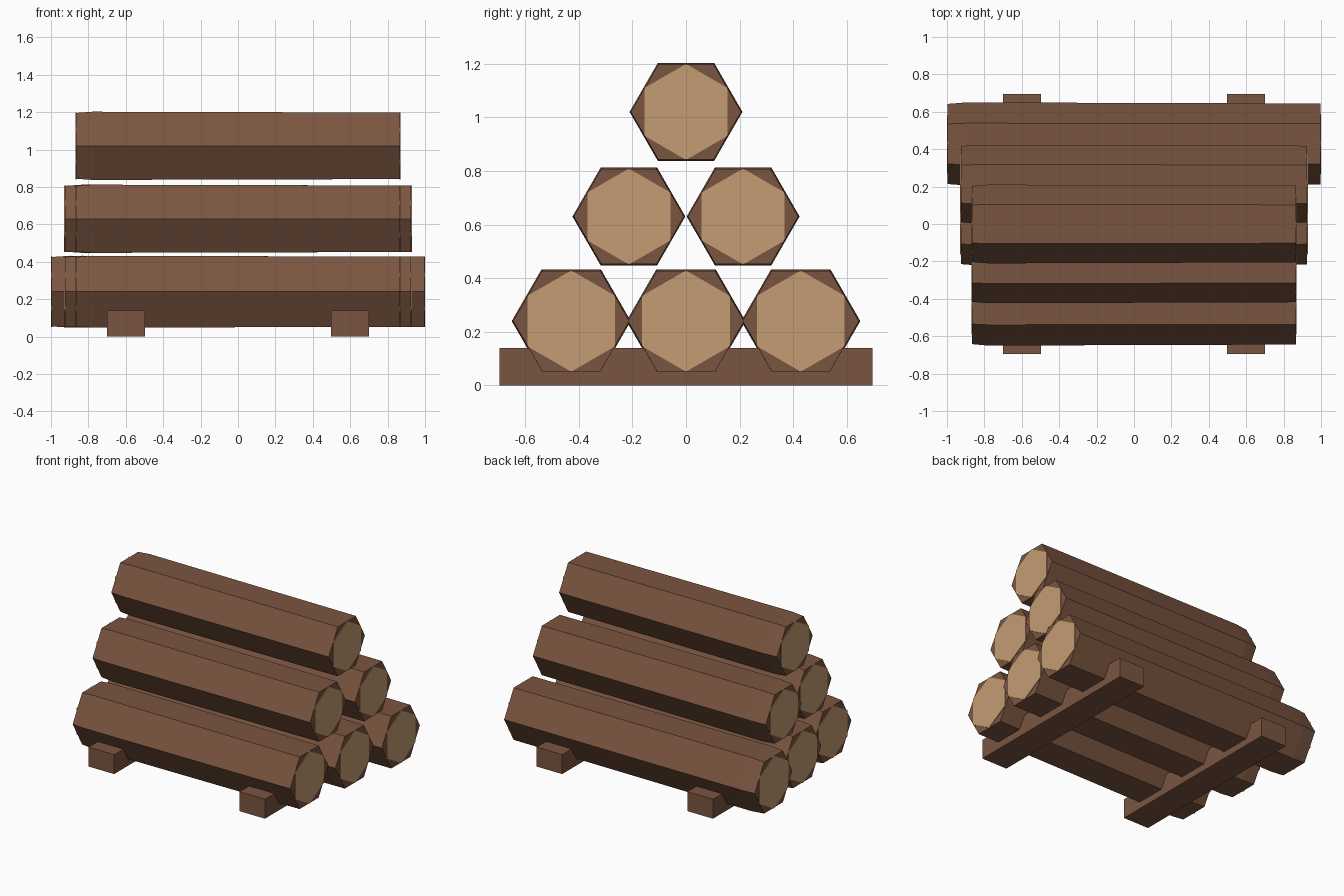
import bpy, bmesh, math

if "Cube" in bpy.data.objects:
    bpy.data.objects.remove(bpy.data.objects["Cube"])


def material(name, rgb):
    m = bpy.data.materials.new(name)
    m.diffuse_color = (*rgb, 1)
    m.use_nodes = True
    m.node_tree.nodes["Principled BSDF"].inputs["Base Color"].default_value = m.diffuse_color
    return m


BARK = material("bark brown", (0.195, 0.091, 0.052))
CUT = material("cut wood tan", (0.552, 0.332, 0.168))


def hex_prism(name, stations, y, z, turn, mat):
    """Six-sided solid along x from a list of (x, radius) stations."""
    bm = bmesh.new()
    rings = []
    for x, r in stations:
        angles = [turn + i * math.pi / 3 for i in range(6)]
        rings.append([bm.verts.new((x, r * math.cos(a), r * math.sin(a))) for a in angles])
    for a, b in zip(rings, rings[1:]):
        for i in range(6):
            j = (i + 1) % 6
            bm.faces.new((a[i], a[j], b[j], b[i]))
    bm.faces.new(rings[0])
    bm.faces.new(rings[-1])
    bmesh.ops.recalc_face_normals(bm, faces=bm.faces)
    me = bpy.data.meshes.new(name)
    bm.to_mesh(me)
    bm.free()
    me.materials.append(mat)
    ob = bpy.data.objects.new(name, me)
    ob.location = (0, y, z)
    bpy.context.collection.objects.link(ob)


def log(name, half, r, y, z):
    # bark body, swelling just after the left end and tapering to the right
    end = half - 0.004
    hex_prism(name, [(-end, 0.965 * r), (-end + 0.1 * half, r), (end, 0.975 * r)],
              y, z, 0, BARK)
    # sawn end discs, turned 30 degrees against the bark
    for side, s in (("left", -1), ("right", 1)):
        hex_prism(f"{name}_{side}_cut", [(s * (end - 0.003), 0.85 * r), (s * half, 0.85 * r)],
                  y, z, math.pi / 6, CUT)


# stacked logs: name, half length, radius, y, z
for spec in [
    ("bottom_front_log", 0.87, 0.222, -0.428, 0.24),
    ("bottom_middle_log", 0.93, 0.222, 0.0, 0.24),
    ("bottom_back_log", 1.00, 0.222, 0.428, 0.24),
    ("middle_front_log", 0.87, 0.2105, -0.213, 0.63),
    ("middle_back_log", 0.93, 0.2105, 0.213, 0.63),
    ("top_log", 0.87, 0.2105, 0.0, 1.02),
]:
    log(*spec)

# two support beams under the stack
for side, x in (("left", -0.6), ("right", 0.6)):
    bpy.ops.mesh.primitive_cube_add(size=1, location=(x, 0, 0.07))
    beam = bpy.context.object
    beam.name = f"{side}_support_beam"
    beam.scale = (0.203, 1.39, 0.14)
    beam.data.materials.append(BARK)
